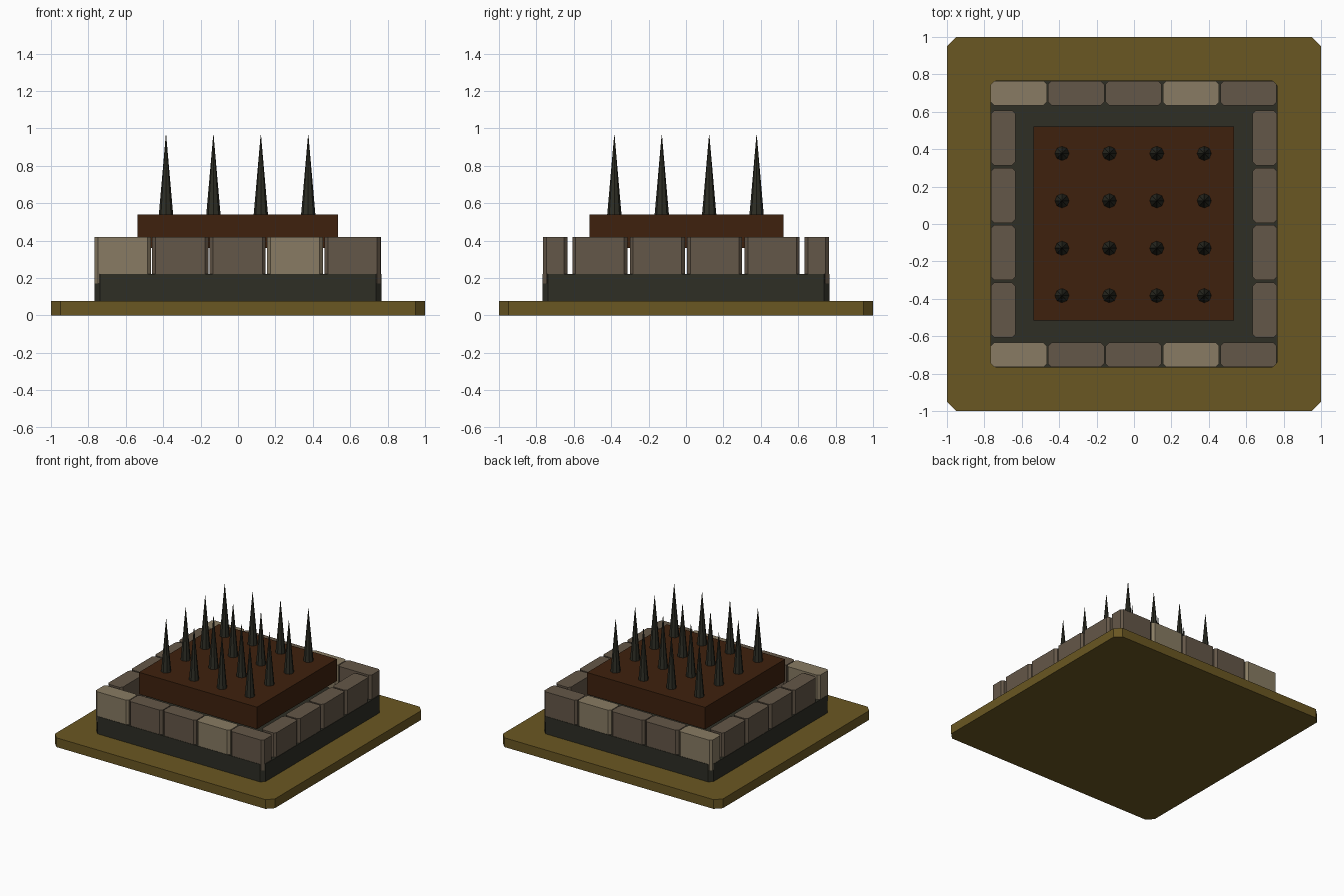
import bpy, bmesh, math

if "Cube" in bpy.data.objects:
    bpy.data.objects.remove(bpy.data.objects["Cube"])


def mat(name, r, g, b):
    def lin(c):
        c /= 255
        return c / 12.92 if c <= 0.04045 else ((c + 0.055) / 1.055) ** 2.4
    m = bpy.data.materials.new(name)
    m.diffuse_color = (lin(r), lin(g), lin(b), 1)
    m.use_nodes = True
    m.node_tree.nodes["Principled BSDF"].inputs["Base Color"].default_value = m.diffuse_color
    return m


OLIVE = mat("olive ground", 106, 87, 34)
DARK = mat("dark iron", 46, 46, 37)
BROWN = mat("brown soil", 62, 33, 13)
LIGHT = mat("light stone", 136, 123, 99)
STONE = mat("grey stone", 100, 87, 72)


def finish(name, bm, material):
    bmesh.ops.recalc_face_normals(bm, faces=bm.faces)
    me = bpy.data.meshes.new(name)
    bm.to_mesh(me)
    bm.free()
    me.materials.append(material)
    ob = bpy.data.objects.new(name, me)
    bpy.context.collection.objects.link(ob)
    return ob


def block(name, x0, x1, y0, y1, z0, z1, material, c=0.0):
    """Upright box; c chamfers the vertical corners."""
    if c:
        pts = [(x0 + c, y0), (x1 - c, y0), (x1, y0 + c), (x1, y1 - c),
               (x1 - c, y1), (x0 + c, y1), (x0, y1 - c), (x0, y0 + c)]
    else:
        pts = [(x0, y0), (x1, y0), (x1, y1), (x0, y1)]
    bm = bmesh.new()
    lo = [bm.verts.new((x, y, z0)) for x, y in pts]
    hi = [bm.verts.new((x, y, z1)) for x, y in pts]
    bm.faces.new(lo[::-1])
    bm.faces.new(hi)
    n = len(pts)
    for i in range(n):
        j = (i + 1) % n
        bm.faces.new((lo[i], lo[j], hi[j], hi[i]))
    return finish(name, bm, material)


# Ground plate, dark plinth and raised soil slab
block("ground_plate", -1, 1, -1, 1, 0, 0.076, OLIVE, 0.05)
block("plinth", -0.768, 0.768, -0.768, 0.768, 0.076, 0.22, DARK, 0.03)
block("soil_slab", -0.538, 0.535, -0.517, 0.52, 0.36, 0.54, BROWN)

# Stone wall: five blocks front and back, four on each side
PITCH, HALF, OUT, INN = 0.307, 0.147, 0.765, 0.634
for side, label in ((-1, "front"), (1, "back")):
    y0, y1 = sorted((side * OUT, side * INN))
    for i in range(5):
        x = (i - 2) * PITCH - 0.002
        block(f"{label}_stone_{i + 1}", x - HALF - 0.003, x + HALF + 0.003, y0, y1,
              0.17, 0.42, LIGHT if i in (0, 3) else STONE, 0.018)
for side, label in ((-1, "left"), (1, "right")):
    x0, x1 = sorted((side * OUT, side * INN))
    for i in range(4):
        y = (i - 1.5) * PITCH
        block(f"{label}_stone_{i + 1}", x0, x1, y - HALF, y + HALF,
              0.17, 0.42, STONE, 0.018)

# Grid of iron spikes
for i in range(4):
    for j in range(4):
        bm = bmesh.new()
        bmesh.ops.create_cone(bm, cap_ends=True, segments=8, radius1=0.039,
                              radius2=0.001, depth=0.435)
        bmesh.ops.translate(bm, verts=bm.verts, vec=(
            -0.385 + 0.2535 * i, -0.383 + 0.2535 * j, 0.53 + 0.2175))
        finish(f"spike_{i + 1}_{j + 1}", bm, DARK)
